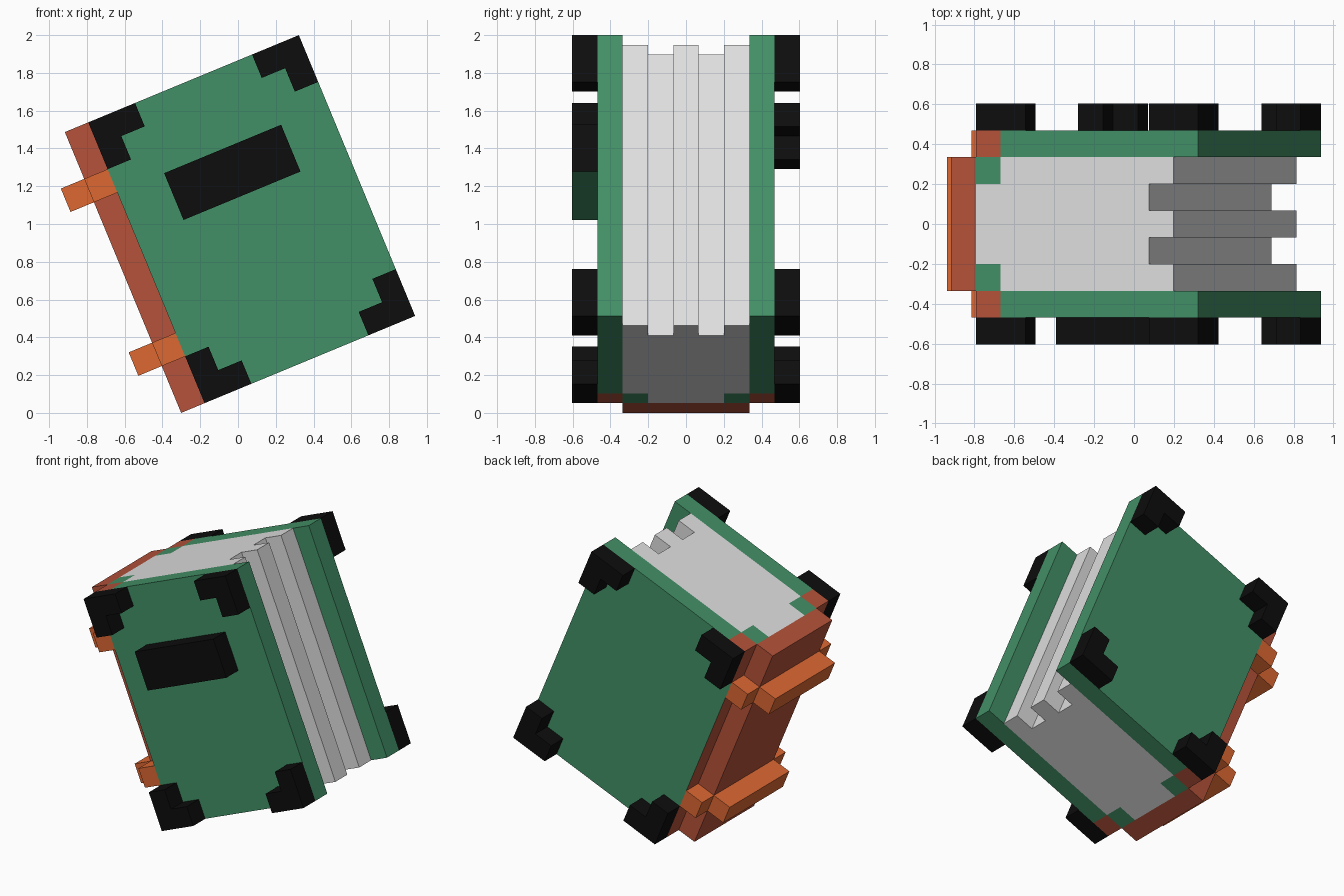
import bpy, bmesh, math
from mathutils import Matrix, Vector

cube = bpy.data.objects.get("Cube")
if cube:
    bpy.data.objects.remove(cube, do_unlink=True)

# Block size, and the tilt of the whole book standing on its spine corner
S = 0.1341
TILT = Matrix.Translation((-0.301, 0, 0)) @ Matrix.Rotation(math.radians(-22.5), 4, 'Y') @ Matrix.Scale(S, 4)
WIDTH, HEIGHT = 10, 12      # book size in blocks
INNER, OUTER, RAISED = 2.5, 3.5, 4.5   # half thicknesses in blocks


def material(name, rgb):
    m = bpy.data.materials.new(name)
    m.use_nodes = True
    m.diffuse_color = (*rgb, 1)
    bsdf = m.node_tree.nodes["Principled BSDF"]
    bsdf.inputs["Base Color"].default_value = (*rgb, 1)
    bsdf.inputs["Roughness"].default_value = 0.9
    return m


GREEN = material("cover_green", (0.055, 0.28, 0.135))
RED = material("spine_red", (0.46, 0.084, 0.041))
ORANGE = material("band_orange", (0.72, 0.138, 0.032))
BLACK = material("corner_black", (0.004, 0.004, 0.004))
PAPER = material("page_white", (0.74, 0.74, 0.74))


def prism(bm, outline, y0, y1):
    """Extrude an (across, up) outline through the thickness."""
    base = bm.faces.new([bm.verts.new((u, y0, v)) for u, v in outline])
    ext = bmesh.ops.extrude_face_region(bm, geom=[base])
    moved = [g for g in ext["geom"] if isinstance(g, bmesh.types.BMVert)]
    bmesh.ops.translate(bm, vec=(0, y1 - y0, 0), verts=moved)


def rect(u0, u1, v0=0, v1=HEIGHT):
    return [(u0, v0), (u1, v0), (u1, v1), (u0, v1)]


def part(name, solids, mat, accent=None, accent_dir=None):
    """One object from prisms; faces along accent_dir take the accent colour."""
    bm = bmesh.new()
    for solid in solids:
        prism(bm, *solid)
    bmesh.ops.recalc_face_normals(bm, faces=bm.faces)
    if accent:
        for f in bm.faces:
            f.material_index = int(f.normal.dot(Vector(accent_dir)) > 0.9)
    me = bpy.data.meshes.new(name)
    bm.to_mesh(me)
    bm.free()
    me.materials.append(mat)
    if accent:
        me.materials.append(accent)
    ob = bpy.data.objects.new(name, me)
    ob.matrix_world = TILT
    bpy.context.collection.objects.link(ob)
    return ob


# Spine
part("spine", [(rect(0, 1), -INNER, INNER)], RED)

# Pages: five leaves with alternating fore edges
leaves = []
for i in range(5):
    y = i - INNER
    start = 2 if i in (0, 4) else 1
    end = 9 if i % 2 == 0 else 8
    leaves.append((rect(start, end), y, y + 1))
part("pages", leaves, PAPER)

# L-shaped corner outline, flipped into each corner of a cover
ELL = [(0, 0), (2, 0), (2, 1), (1, 1), (1, 2), (0, 2)]


def corner(right, top):
    return [(WIDTH - u if right else 1 + u, HEIGHT - v if top else v) for u, v in ELL]


# Covers, hinges and corner guards on both sides
for side, name in ((-1, "front"), (1, "back")):
    part(name + "_cover", [(rect(2, WIDTH), side * INNER, side * OUTER)], GREEN)
    part(name + "_hinge", [(rect(1, 2), side * INNER, side * OUTER)], RED, GREEN, (0, side, 0))
    part(name + "_inner_hinge", [(rect(1, 2), side * (INNER - 1), side * INNER)], GREEN)
    for right in (False, True):
        for top in (False, True):
            label = f"{name}_{'top' if top else 'bottom'}_{'fore' if right else 'spine'}_corner"
            part(label, [(corner(right, top), side * OUTER, side * RAISED)], BLACK)

# Raised bands wrapping the spine
for name, row in (("upper", 9), ("lower", 2)):
    band = [(rect(-1, 0, row, row + 1), -INNER, INNER)]
    for side in (-1, 1):
        band.append((rect(0, 1, row, row + 1), side * INNER, side * OUTER))
    part(name + "_spine_band", band, ORANGE)

# Title plate on the front cover, green underneath
part("title_plate", [(rect(3, 8, 7, 9), -RAISED, -OUTER)], BLACK, GREEN, (0, 0, -1))
